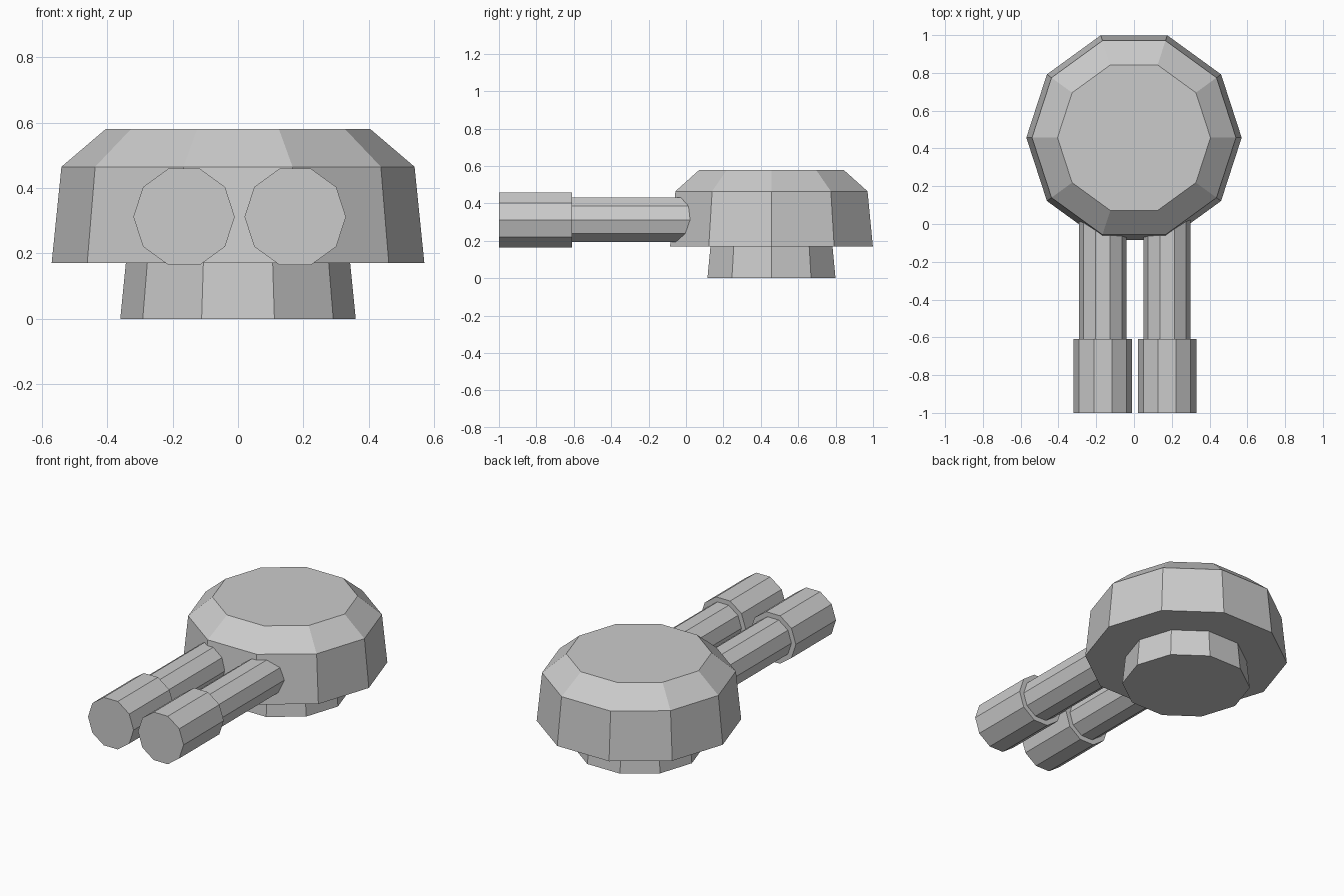
import bpy
import bmesh
from math import cos, sin, pi
from mathutils import Matrix, Vector

cube = bpy.data.objects.get("Cube")
if cube:
    bpy.data.objects.remove(cube, do_unlink=True)

SIDES = 10

grey = bpy.data.materials.new("light grey")
grey.use_nodes = True
grey.diffuse_color = (0.6, 0.6, 0.6, 1)
grey.node_tree.nodes["Principled BSDF"].inputs["Base Color"].default_value = grey.diffuse_color


def lathe(name, profile, location, rotation=None):
    """Closed ten-sided solid from (radius, height) rings."""
    bm = bmesh.new()
    rings = []
    for radius, height in profile:
        angles = [2 * pi * i / SIDES for i in range(SIDES)]
        rings.append([bm.verts.new((radius * cos(a), radius * sin(a), height)) for a in angles])
    for low, high in zip(rings, rings[1:]):
        for i in range(SIDES):
            j = (i + 1) % SIDES
            bm.faces.new((low[i], low[j], high[j], high[i]))
    bm.faces.new(rings[0][::-1])
    bm.faces.new(rings[-1])
    if rotation:
        bm.transform(rotation)
    bmesh.ops.recalc_face_normals(bm, faces=bm.faces)
    mesh = bpy.data.meshes.new(name)
    bm.to_mesh(mesh)
    bm.free()
    mesh.materials.append(grey)
    obj = bpy.data.objects.new(name, mesh)
    obj.location = Vector(location)
    bpy.context.collection.objects.link(obj)
    return obj


# Pedestal and bevelled turret housing
lathe("pedestal", [(0.36, 0), (0.342, 0.18)], (0, 0.457, 0))
lathe("turret_housing", [(0.57, 0.17), (0.54, 0.465), (0.405, 0.58)], (0, 0.457, 0))

# Twin barrels with wider muzzles, pointing forward
forward = Matrix.Rotation(pi / 2, 4, "X")
for side, x in (("right", -0.165), ("left", 0.175)):
    lathe(side + "_barrel", [(0.125, -0.1), (0.125, 0.62)], (x, 0, 0.312), forward)
    lathe(side + "_muzzle", [(0.155, 0.61), (0.155, 1)], (x, 0, 0.312), forward)
